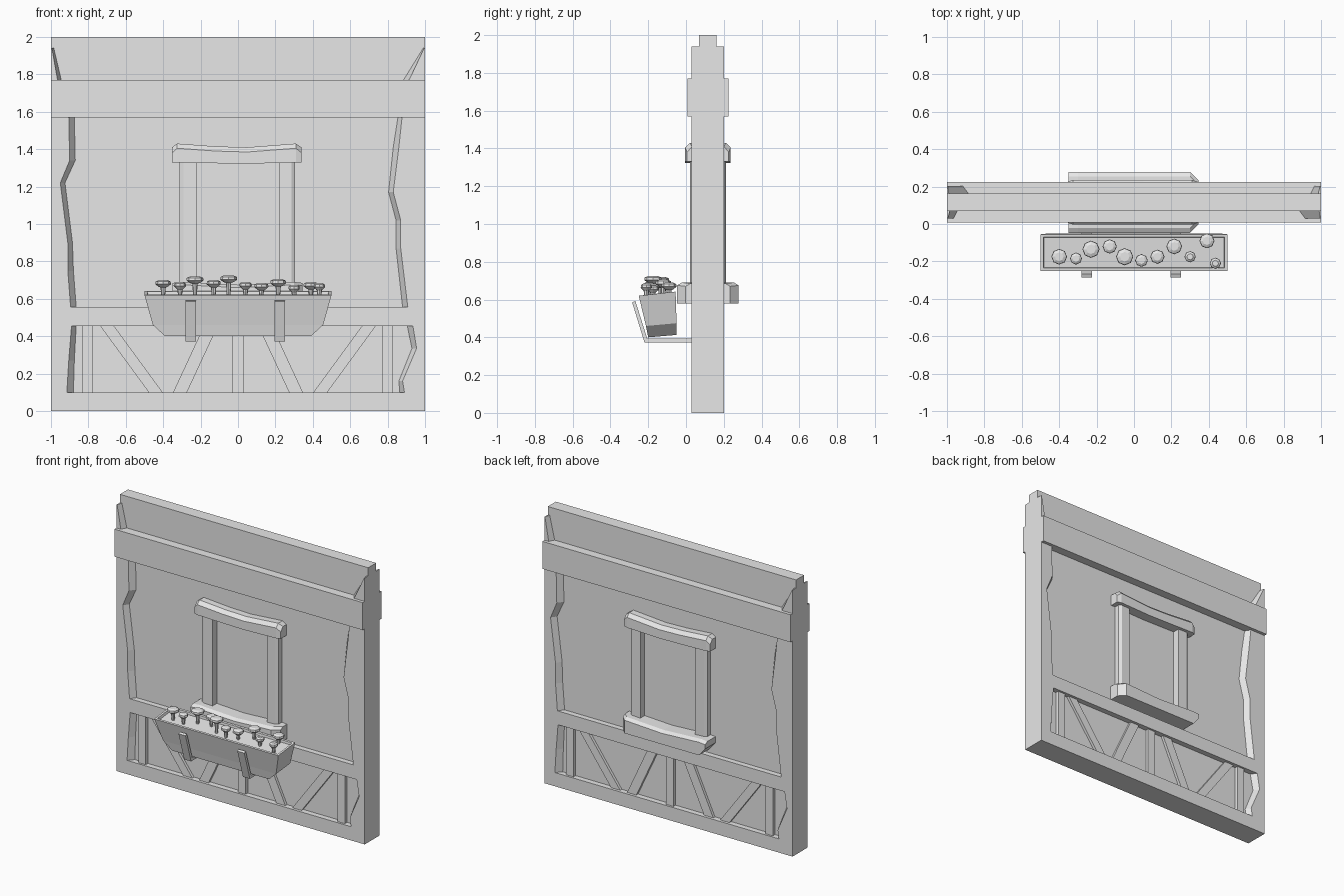
import bpy, bmesh
from math import cos, sin, pi, radians
from mathutils import Matrix, Vector

cube = bpy.data.objects.get("Cube")
if cube:
    bpy.data.objects.remove(cube, do_unlink=True)

stone = bpy.data.materials.new("plain_grey")
stone.use_nodes = True
stone.diffuse_color = (0.8, 0.8, 0.8, 1)
stone.node_tree.nodes["Principled BSDF"].inputs["Base Color"].default_value = (0.8, 0.8, 0.8, 1)

MID = 0.116                      # middle of the wall's thickness
FRONT, PANEL = 0.03, 0.07        # front of the timber, front of the panel
HALF_TURN = (Matrix.Translation((0, MID, 0)) @ Matrix.Rotation(pi, 4, 'Z')
             @ Matrix.Translation((0, -MID, 0)))


def loft(name, rings, both_sides=False):
    """Skin matching rings of points and cap the ends."""
    bm = bmesh.new()
    loops = [[bm.verts.new(p) for p in ring] for ring in rings]
    for a, b in zip(loops, loops[1:]):
        for i in range(len(a)):
            j = (i + 1) % len(a)
            bm.faces.new((a[i], a[j], b[j], b[i]))
    bm.faces.new(loops[0][::-1])
    bm.faces.new(loops[-1])
    bmesh.ops.recalc_face_normals(bm, faces=bm.faces)
    mesh = bpy.data.meshes.new(name)
    bm.to_mesh(mesh)
    bm.free()
    mesh.materials.append(stone)
    obj = bpy.data.objects.new(name, mesh)
    bpy.context.collection.objects.link(obj)
    if both_sides:
        back = obj.copy()
        back.data = mesh.copy()
        back.data.transform(HALF_TURN)
        back.name = name + "_back"
        bpy.context.collection.objects.link(back)
    return obj


def prism(name, outline, y0, y1, both_sides=False):
    return loft(name, [[(x, y, z) for x, z in outline] for y in (y0, y1)], both_sides)


def block(name, x0, x1, y0, y1, z0, z1):
    return prism(name, [(x0, z0), (x1, z0), (x1, z1), (x0, z1)], y0, y1)


# Wall panel and horizontal beams
block("wall_panel", -1, 1, PANEL, 2 * MID - PANEL, 0, 2)
block("bottom_beam", -1, 1, FRONT, 2 * MID - FRONT, 0, 0.10)
block("middle_beam", -1, 1, FRONT, 2 * MID - FRONT, 0.455, 0.555)
block("upper_beam", -1, 1, 0.007, 0.225, 1.57, 1.77)


# Side posts with crooked, sloping inner edges: (height, x at panel, x at front)
def post(name, side, edge):
    top, bottom = edge[0][0], edge[-1][0]
    rings = []
    for k, y in ((1, PANEL + 0.01), (1, PANEL), (2, FRONT)):
        rings.append([(p[k], y, p[0]) for p in edge] + [(side, y, bottom), (side, y, top)])
    loft(name, rings, both_sides=True)


post("upper_post_right", -1, [(1.57, -.875, -.905), (1.34, -.87, -.90), (1.22, -.925, -.95),
                              (.9, -.885, -.91), (.75, -.88, -.91), (.555, -.865, -.895)])
post("upper_post_left", 1, [(1.57, .855, .877), (1.41, .83, .86), (1.17, .805, .83),
                            (1.02, .845, .87), (.87, .845, .87), (.555, .88, .908)])
post("lower_post_right", -1, [(.455, -.865, -.89), (.27, -.875, -.905), (.10, -.88, -.915)])
post("lower_post_left", 1, [(.455, .905, .935), (.335, .93, .955), (.16, .86, .88), (.10, .865, .89)])
post("corner_brace_right", -1, [(1.94, -.985, -.995), (1.77, -.945, -.965)])
post("corner_brace_left", 1, [(1.94, .99, .995), (1.77, .885, .915)])

# Framing battens in the lower bay
B0, B1 = 0.10, 0.455
for x in (-.805, 0, .80):
    prism("upright_batten", [(x - .03, B0), (x + .03, B0), (x + .03, B1), (x - .03, B1)],
          0.045, PANEL + .005, True)
for s in (-1, 1):
    for foot, head in ((.44, .70), (.31, .145)):
        prism("diagonal_batten", [(s * (foot - .037), B0), (s * (foot + .037), B0),
                                  (s * (head + .037), B1), (s * (head - .037), B1)],
              0.05, PANEL + .005, True)


# Window surround: each station is (x, bottom, front top, top, half depth)
def trim(name, stations):
    loft(name, [[(x, MID - d, lo), (x, MID - d, mid), (x, MID - d + .025, hi),
                 (x, MID + d - .025, hi), (x, MID + d, mid), (x, MID + d, lo)]
                for x, lo, mid, hi, d in stations])


trim("window_header", [(-.353, 1.33, 1.38, 1.41, .11), (-.325, 1.33, 1.405, 1.43, .12),
                       (-.12, 1.325, 1.39, 1.415, .12), (.05, 1.322, 1.385, 1.41, .12),
                       (.31, 1.33, 1.405, 1.43, .12), (.34, 1.33, 1.38, 1.41, .11)])
trim("window_sill", [(-.35, .64, .67, .685, .163), (-.30, .58, .675, .69, .163),
                     (0, .58, .66, .675, .163), (.30, .58, .675, .69, .163),
                     (.345, .58, .67, .685, .118)])
for s, outer in ((-1, .312), (1, .305)):
    xs = sorted((s * .22, s * (outer - .015)))
    edge = s * outer
    inner = s * .22
    for y, sign in ((.02, 1), (2 * MID - .02, -1)):
        loft("window_jamb", [[(inner, PANEL if sign > 0 else 2 * MID - PANEL, z),
                              (inner, y, z), (edge - s * .02, y, z),
                              (edge, y + sign * .012, z),
                              (edge, PANEL if sign > 0 else 2 * MID - PANEL, z)]
                             for z in (.66, 1.35)])


# Flower box, tipped slightly forward, with a sunken soil surface
def tray(x, front, back, z, rise):
    return [(-x, front, z), (x, front, z), (x, back, z + rise), (-x, back, z + rise)]


loft("flower_box", [tray(.39, -.20, -.05, .40, .013), tray(.455, -.212, -.05, .46, .015),
                    tray(.50, -.25, -.055, .62, .022), tray(.485, -.235, -.07, .622, .018),
                    tray(.48, -.232, -.072, .605, .018)])

# Bent brackets carrying the box
for x in (-.252, .222):
    outer = [(.05, .373), (-.22, .373), (-.285, .585), (-.268, .592), (-.205, .393), (.05, .393)]
    loft("box_bracket", [[(x + w, y, z) for y, z in outer] for w in (-.028, .028)])

# Flowers: (x, y, head radius, top height)
flowers = [(-.40, -.175, .042, .70), (-.31, -.185, .032, .69), (-.23, -.135, .046, .72),
           (-.13, -.12, .038, .70), (-.05, -.175, .046, .725), (.04, -.195, .034, .69),
           (.125, -.175, .038, .685), (.215, -.12, .042, .705), (.30, -.175, .03, .675),
           (.39, -.09, .04, .69), (.435, -.21, .03, .685)]
for x, y, r, top in flowers:
    profile = [(.009, .60), (.014, top - .04), (r * .6, top - .035),
               (r, top - .022), (r * .95, top - .008), (r * .55, top)]
    loft("flower", [[(x + q * cos(a * pi / 4), y + q * sin(a * pi / 4), z) for a in range(8)]
                    for q, z in profile])
